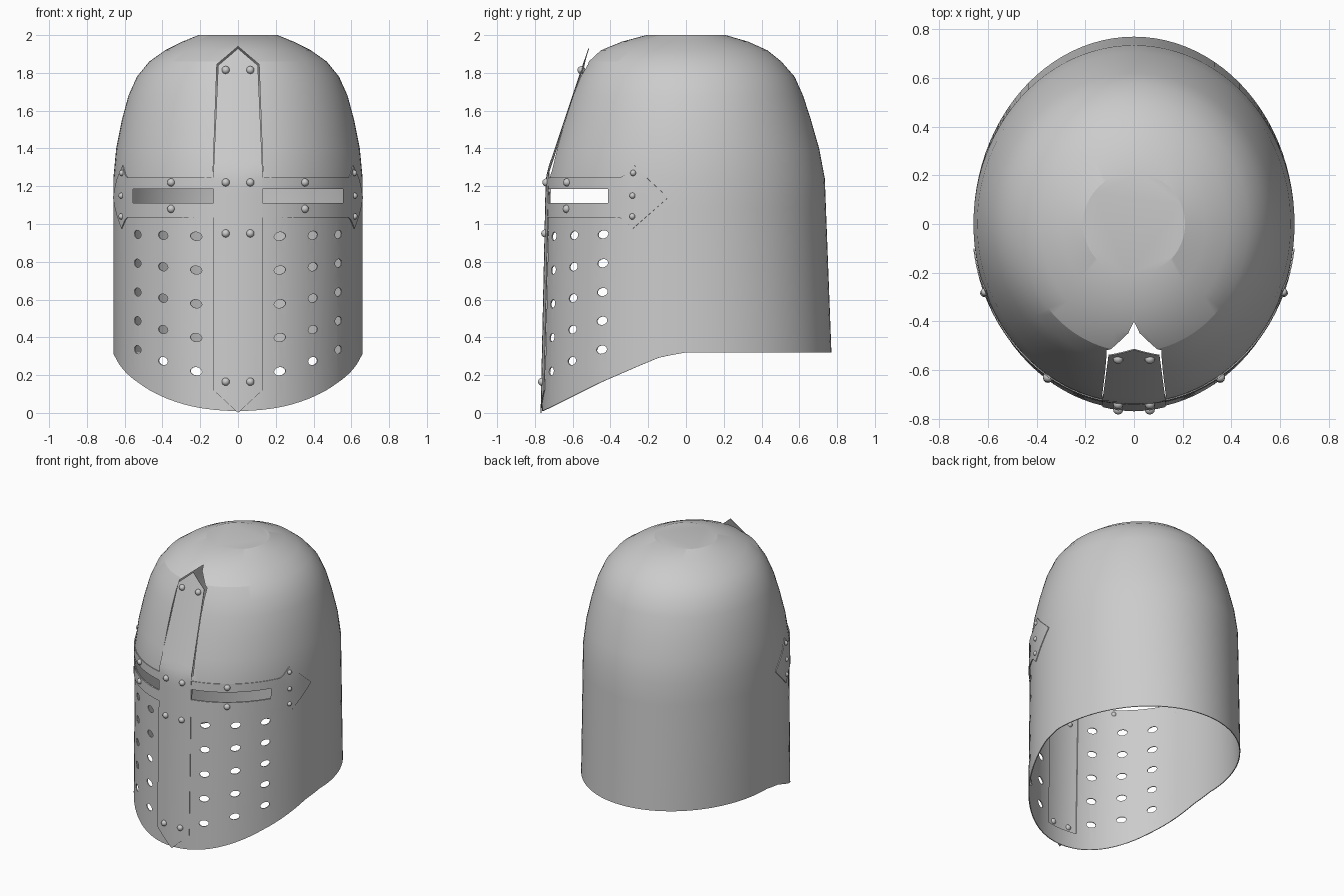
import bpy, bmesh, math
from mathutils import Matrix, Vector

if "Cube" in bpy.data.objects:
    bpy.data.objects.remove(bpy.data.objects["Cube"])

# Profile rows: height, half width, front depth, back depth
PROFILE = [(0, .66, .762, .775), (.32, .66, .755, .77), (1.24, .66, .735, .735),
           (1.4, .645, .695, .705), (1.55, .615, .652, .662), (1.68, .58, .61, .62),
           (1.78, .535, .57, .575), (1.86, .47, .525, .505), (1.92, .385, .45, .43),
           (1.965, .295, .34, .33), (2.0, .21, .21, .21)]
RIM = [(-.765, .01), (-.72, .03), (-.6, .09), (-.46, .16), (-.25, .25),
       (-.14, .295), (0, .32), (1, .32)]


def lerp(table, v, col=1):
    for a, b in zip(table, table[1:]):
        if v <= b[0]:
            t = max(0, (v - a[0]) / (b[0] - a[0]))
            return a[col] + t * (b[col] - a[col])
    return table[-1][col]


def surf(a, z, off=0):
    """Point on the helmet; a = 0 is the front, positive to the right."""
    rx = lerp(PROFILE, z, 1) + off
    ry = lerp(PROFILE, z, 2 if math.cos(a) > 0 else 3) + off
    return Vector((rx * math.sin(a), -ry * math.cos(a), z))


def angle_x(x, z):
    return math.asin(x / lerp(PROFILE, z, 1))


def finish(name, bm, thick=0):
    bmesh.ops.recalc_face_normals(bm, faces=bm.faces)
    me = bpy.data.meshes.new(name)
    bm.to_mesh(me)
    bm.free()
    ob = bpy.data.objects.new(name, me)
    bpy.context.collection.objects.link(ob)
    if thick:
        m = ob.modifiers.new("thickness", 'SOLIDIFY')
        m.thickness = thick
        m.offset = -1
    return ob


def smooth(ob, deg):
    bpy.ops.object.select_all(action='DESELECT')
    ob.select_set(True)
    bpy.context.view_layer.objects.active = ob
    for m in list(ob.modifiers):
        bpy.ops.object.modifier_apply(modifier=m.name)
    bpy.ops.object.shade_smooth_by_angle(angle=math.radians(deg))


def grid(bm, rows, closed=False):
    vs = [[bm.verts.new(p) for p in r] for r in rows]
    n = len(rows[0])
    for r0, r1 in zip(vs, vs[1:]):
        for i in range(n if closed else n - 1):
            j = (i + 1) % n
            bm.faces.new((r0[i], r0[j], r1[j], r1[i]))
    return vs


def prism(bm, outline, y0, y1):
    a = [bm.verts.new((x, y0, z)) for x, z in outline]
    b = [bm.verts.new((x, y1, z)) for x, z in outline]
    bm.faces.new(a)
    bm.faces.new(b[::-1])
    for i in range(len(a)):
        j = (i + 1) % len(a)
        bm.faces.new((a[i], b[i], b[j], a[j]))


# Shell: straight wall with swept rim, rounded dome, flat crown
N = 96
angles = [2 * math.pi * i / N for i in range(N)]
rims = [lerp(RIM, -.765 * math.cos(a)) for a in angles]
rows = [[surf(a, r + (1.24 - r) * k / 6) for a, r in zip(angles, rims)] for k in range(7)]
rows += [[surf(a, p[0]) for a in angles] for p in PROFILE[3:]]
bm = bmesh.new()
vs = grid(bm, rows, True)
bm.faces.new(vs[-1])
shell = finish("helmet_shell", bm, .006)

# Brow band: follows the shell, flares and comes to a point on each side
TOP = [(-.8, 1.245), (-.34, 1.245), (-.28, 1.31), (-.1, 1.145)]
LOW = [(-.8, 1.035), (-.34, 1.035), (-.28, .975), (-.1, 1.135)]
amax = math.acos(.1 / .74)
rows = []
for k in range(5):
    row = []
    for i in range(81):
        a = amax * (i / 40 - 1)
        y = -.74 * math.cos(a)
        lo, hi = lerp(LOW, y), lerp(TOP, y)
        row.append(surf(a, lo + (hi - lo) * k / 4, .007))
    rows.append(row)
bm = bmesh.new()
grid(bm, rows)
band = finish("brow_band", bm, .005)

# Cutters: eye slots, breathing holes, opening behind the centre strip
bm = bmesh.new()
half = [(.12, .13), (.12, 1.27), (.132, 1.28), (.112, 1.845)]
prism(bm, half + [(0, 1.94)] + [(-x, z) for x, z in half[::-1]], -1, -.2)
for s in (-1, 1):
    prism(bm, [(s * .13, 1.11), (s * .555, 1.11), (s * .555, 1.185), (s * .13, 1.185)], -1, -.1)
    for x, z0, z1 in ((.222, .22, .935), (.397, .275, .94), (.532, .335, .945)):
        for k in range(5):
            z = z0 + (z1 - z0) * k / 4
            p = surf(s * angle_x(x, z), z)
            yaw = math.atan2(p.x / .66 ** 2, -p.y / .75 ** 2)
            mat = (Matrix.Translation(p) @ Matrix.Rotation(yaw, 4, 'Z')
                   @ Matrix.Rotation(s * -.15, 4, 'Y') @ Matrix.Rotation(math.pi / 2, 4, 'X')
                   @ Matrix.Diagonal((.033, .022, 1, 1)))
            bmesh.ops.create_cone(bm, cap_ends=True, segments=16, radius1=1, radius2=1,
                                  depth=.12, matrix=mat)
cutter = finish("opening_cutter", bm)
cutter.hide_render = True
for ob in (shell, band):
    m = ob.modifiers.new("openings", 'BOOLEAN')
    m.operation = 'DIFFERENCE'
    m.solver = 'EXACT'
    m.object = cutter
    smooth(ob, 18)
bpy.data.objects.remove(cutter)


# Centre strip: proud of the face below, straight leaning blade above
def strip_y(x, z):
    if z < 1.26:
        return surf(angle_x(x, z), z, .008).y
    return -.742 + (z - 1.26) * .335 + .5 * x * x


rows = []
for k in range(41):
    row = []
    for i in range(9):
        u = i / 4 - 1
        t = k / 40
        z = abs(u) * .12 * (1 - t) + t * (1.93 - .09 * abs(u))
        x = u * (.13 if z < 1.28 else .13 - .025 * (z - 1.28) / .56)
        row.append((x, strip_y(x, z), z))
    rows.append(row)
bm = bmesh.new()
grid(bm, rows)
smooth(finish("centre_strip", bm, .005), 30)

# Rivets on the strip, brow band and band ends
spots = [(Vector((.065, strip_y(.065, z), z)), .021) for z in (.165, .95, 1.22, 1.815)]
spots += [(surf(angle_x(.35, z), z, .007), .021) for z in (1.08, 1.22)]
spots += [(surf(math.acos(.28 / .735), z, .007), .016) for z in (1.04, 1.15, 1.27)]
bm = bmesh.new()
for p, r in spots:
    for s in (-1, 1):
        bmesh.ops.create_uvsphere(bm, u_segments=12, v_segments=8, radius=r,
                                  matrix=Matrix.Translation((s * p.x, p.y, p.z)))
smooth(finish("rivets", bm), 40)
